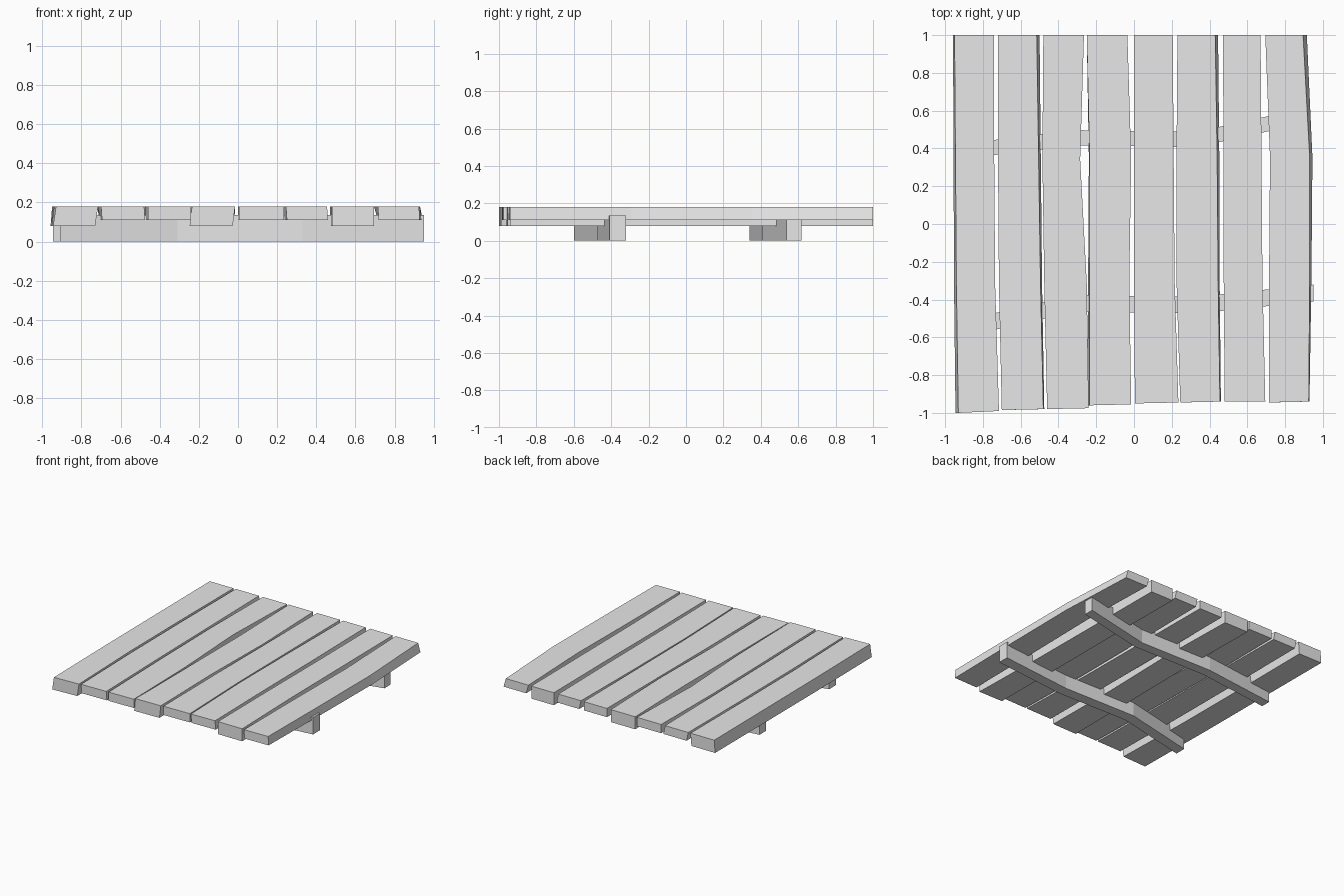
import bpy
import bmesh

cube = bpy.data.objects.get("Cube")
if cube:
    bpy.data.objects.remove(cube, do_unlink=True)

# Single plain material
wood = bpy.data.materials.new("plain grey")
wood.use_nodes = True
GREY = (0.8, 0.8, 0.8, 1)
wood.diffuse_color = GREY
wood.node_tree.nodes["Principled BSDF"].inputs["Base Color"].default_value = GREY


def beam(name, sections):
    """Solid beam through a row of four-cornered cross-sections."""
    bm = bmesh.new()
    rings = [[bm.verts.new(p) for p in section] for section in sections]
    for a, b in zip(rings, rings[1:]):
        for i in range(4):
            j = (i + 1) % 4
            bm.faces.new((a[i], a[j], b[j], b[i]))
    bm.faces.new(rings[0])
    bm.faces.new(rings[-1])
    bmesh.ops.recalc_face_normals(bm, faces=bm.faces[:])
    mesh = bpy.data.meshes.new(name)
    bm.to_mesh(mesh)
    bm.free()
    mesh.materials.append(wood)
    obj = bpy.data.objects.new(name, mesh)
    bpy.context.collection.objects.link(obj)
    return obj


# Planks: left edge and right edge from back to front, front end y (left, right),
# underside height, sideways lean of the underside at back and front
TOP = 0.18
THICK, THIN = 0.08, 0.11
planks = [
    ((-.95, -.945, -.94, -.93), (-.74, -.74, -.735, -.715), (-1, -.99), THICK, -.008, -.015),
    ((-.72, -.72, -.715, -.70), (-.515, -.505, -.495, -.48), (-.985, -.98), THIN, .015, .005),
    ((-.48, -.485, -.475, -.46), (-.265, -.285, -.25, -.24), (-.98, -.975), THIN, 0, 0),
    ((-.25, -.235, -.235, -.235), (-.035, -.015, -.025, -.015), (-.96, -.955), THICK, 0, -.012),
    ((0, 0, 0, .005), (.205, .21, .215, .235), (-.95, -.945), THIN, 0, 0),
    ((.23, .225, .225, .245), (.43, .44, .445, .455), (-.945, -.94), THIN, .015, .005),
    ((.47, .475, .475, .48), (.67, .675, .68, .695), (-.94, -.94), THICK, 0, 0),
    ((.695, .72, .715, .715), (.895, .93, .93, .925), (-.945, -.94), THIN, .02, .004),
]
for n, (left, right, front, under, lean_back, lean_front) in enumerate(planks):
    sections = []
    for i, (l, r) in enumerate(zip(left, right)):
        t = i / 3
        yl, yr = (1 + (end - 1) * t for end in front)
        lean = lean_back + (lean_front - lean_back) * t
        sections.append([(l, yl, TOP), (r, yr, TOP),
                         (r + lean, yr, under), (l + lean, yl, under)])
    beam(f"plank_{n + 1}", sections)

# Two bent cross beams carrying the planks
BEAM_TOP = 0.135
for name, path, half in (
    ("front_cross_beam", [(-.91, -.555), (-.31, -.42), (.33, -.43), (.95, -.365)], .044),
    ("back_cross_beam", [(-.945, .38), (-.31, .457), (.33, .447), (.92, .577)], .04),
):
    beam(name, [[(x, y - half, 0), (x, y + half, 0),
                 (x, y + half, BEAM_TOP), (x, y - half, BEAM_TOP)] for x, y in path])
